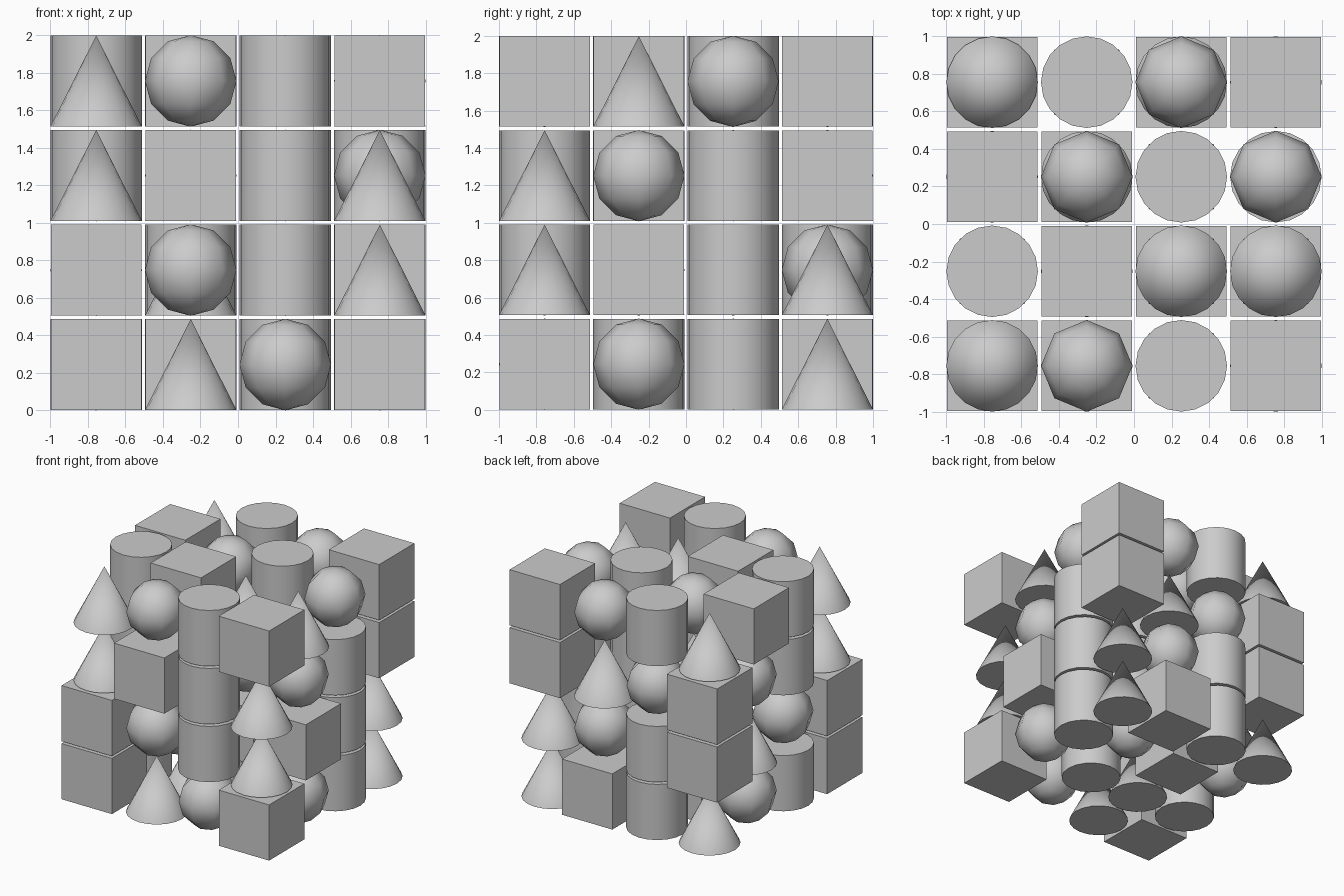
import bpy, bmesh, math

if "Cube" in bpy.data.objects:
    bpy.data.objects.remove(bpy.data.objects["Cube"])

PITCH = 0.504      # spacing of the 4 x 4 x 4 lattice
CUBE = 0.484       # cube edge and height of the solids
R = 0.244          # radius of round solids


def make_mesh(name, build):
    bm = bmesh.new()
    build(bm)
    # smooth curved sides, keep rims and cube edges sharp
    for f in bm.faces:
        f.smooth = True
    for e in bm.edges:
        if len(e.link_faces) == 2 and e.calc_face_angle(0) > math.radians(60):
            e.smooth = False
    me = bpy.data.meshes.new(name)
    bm.to_mesh(me)
    bm.free()
    return me


def cone(r_top):
    return lambda bm: bmesh.ops.create_cone(
        bm, cap_ends=True, segments=20, radius1=R, radius2=r_top, depth=CUBE)


# The four solids, shared by all lattice cells
SOLIDS = {
    "B": make_mesh("cube", lambda bm: bmesh.ops.create_cube(bm, size=CUBE)),
    "C": make_mesh("cone", cone(0)),
    "Y": make_mesh("cylinder", cone(R)),
    "S": make_mesh("sphere", lambda bm: bmesh.ops.create_uvsphere(
        bm, u_segments=8, v_segments=6, radius=R)),
}

# Layers bottom to top; rows front to back; letters left to right
LAYERS = [
    ["BCSB", "YCYS", "SBSY", "CYBC"],
    ["BSYC", "SCBB", "CSYY", "BYSC"],
    ["CBYC", "YBSS", "SCYY", "BSCB"],
    ["CSYB", "YBCC", "BSYS", "CYSB"],
]

for k, layer in enumerate(LAYERS):
    for j, row in enumerate(layer):
        for i, letter in enumerate(row):
            me = SOLIDS[letter]
            ob = bpy.data.objects.new(f"{me.name}_{i}{j}{k}", me)
            ob.location = ((i - 1.5) * PITCH, (j - 1.5) * PITCH, R + k * PITCH)
            bpy.context.collection.objects.link(ob)
